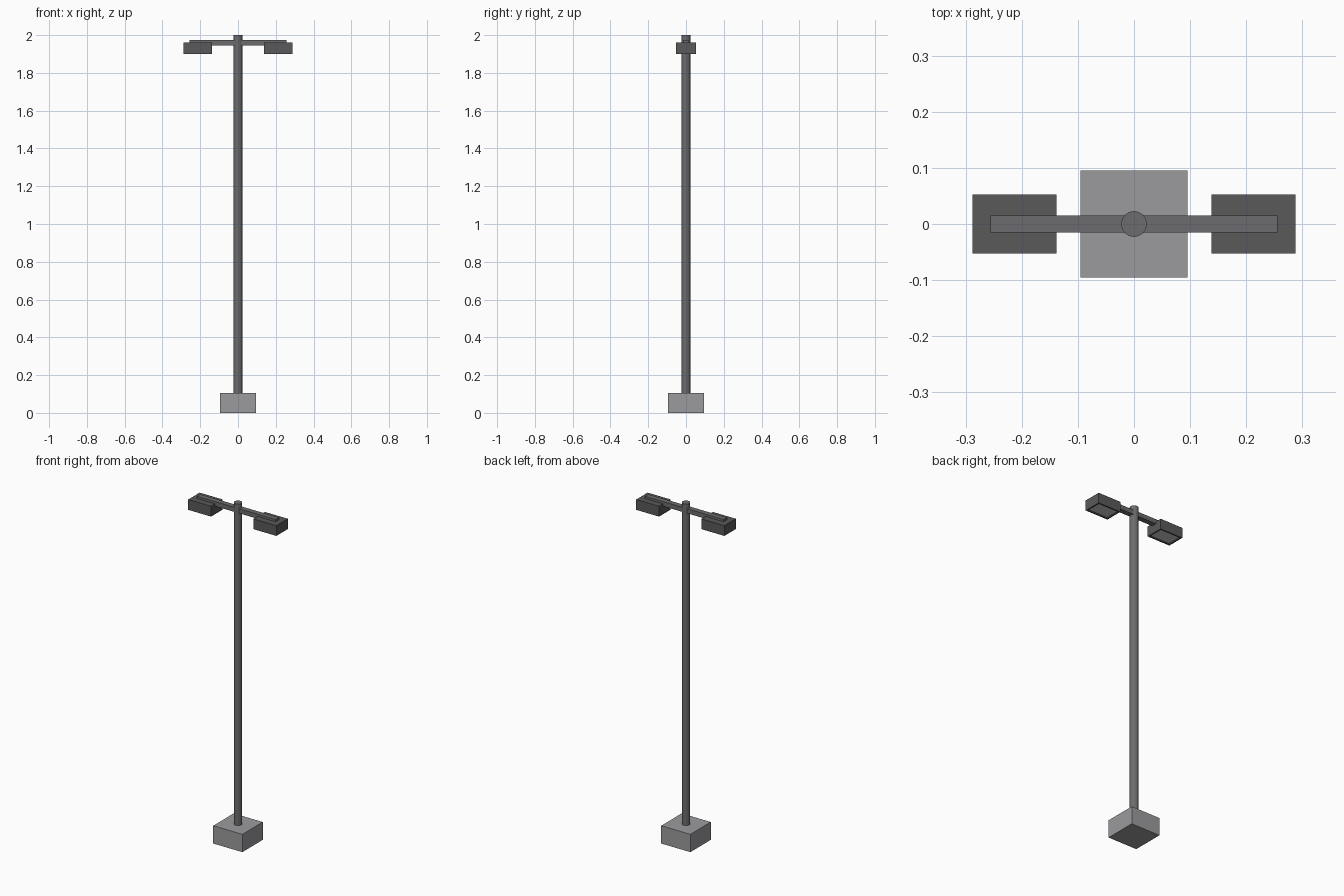
import bpy, bmesh

if "Cube" in bpy.data.objects:
    bpy.data.objects.remove(bpy.data.objects["Cube"])


def material(name, v):
    m = bpy.data.materials.new(name)
    m.diffuse_color = (v, v, v * 1.04, 1)
    m.use_nodes = True
    m.node_tree.nodes["Principled BSDF"].inputs["Base Color"].default_value = m.diffuse_color
    return m


concrete = material("concrete", 0.33)
metal = material("pole_metal", 0.15)
housing = material("lamp_housing", 0.10)
glass = material("lamp_glass", 0.55)


def box(name, lo, hi, mat):
    """Box spanning two opposite corners."""
    bpy.ops.mesh.primitive_cube_add(size=1, location=[(a + b) / 2 for a, b in zip(lo, hi)])
    ob = bpy.context.object
    ob.name = name
    ob.scale = [b - a for a, b in zip(lo, hi)]
    bpy.ops.object.transform_apply(location=False, rotation=False, scale=True)
    ob.data.materials.append(mat)
    return ob


# Footing
box("base_block", (-0.095, -0.095, 0), (0.095, 0.095, 0.105), concrete)

# Pole
bpy.ops.mesh.primitive_cylinder_add(vertices=16, radius=0.023, depth=1.9, location=(0, 0, 1.05))
pole = bpy.context.object
pole.name = "pole"
pole.data.materials.append(metal)

# Cross arm
box("cross_arm", (-0.256, -0.0155, 1.946), (0.256, 0.0155, 1.973), metal)

# Lamp heads with a shallow recessed glass panel underneath
for side, cx in (("left", -0.213), ("right", 0.213)):
    lamp = box(f"{side}_lamp", (cx - 0.0745, -0.053, 1.899), (cx + 0.0745, 0.053, 1.96), housing)
    lamp.data.materials.append(glass)
    bm = bmesh.new()
    bm.from_mesh(lamp.data)
    bottom = min(bm.faces, key=lambda f: f.calc_center_median().z)
    bmesh.ops.inset_region(bm, faces=[bottom], thickness=0.012)
    panel = bmesh.ops.extrude_face_region(bm, geom=[bottom])
    bmesh.ops.delete(bm, geom=[bottom], context='FACES_ONLY')
    bmesh.ops.translate(bm, vec=(0, 0, 0.006),
                        verts=[v for v in panel["geom"] if isinstance(v, bmesh.types.BMVert)])
    for f in panel["geom"]:
        if isinstance(f, bmesh.types.BMFace):
            f.material_index = 1
    bmesh.ops.recalc_face_normals(bm, faces=bm.faces)
    bm.to_mesh(lamp.data)
    bm.free()
